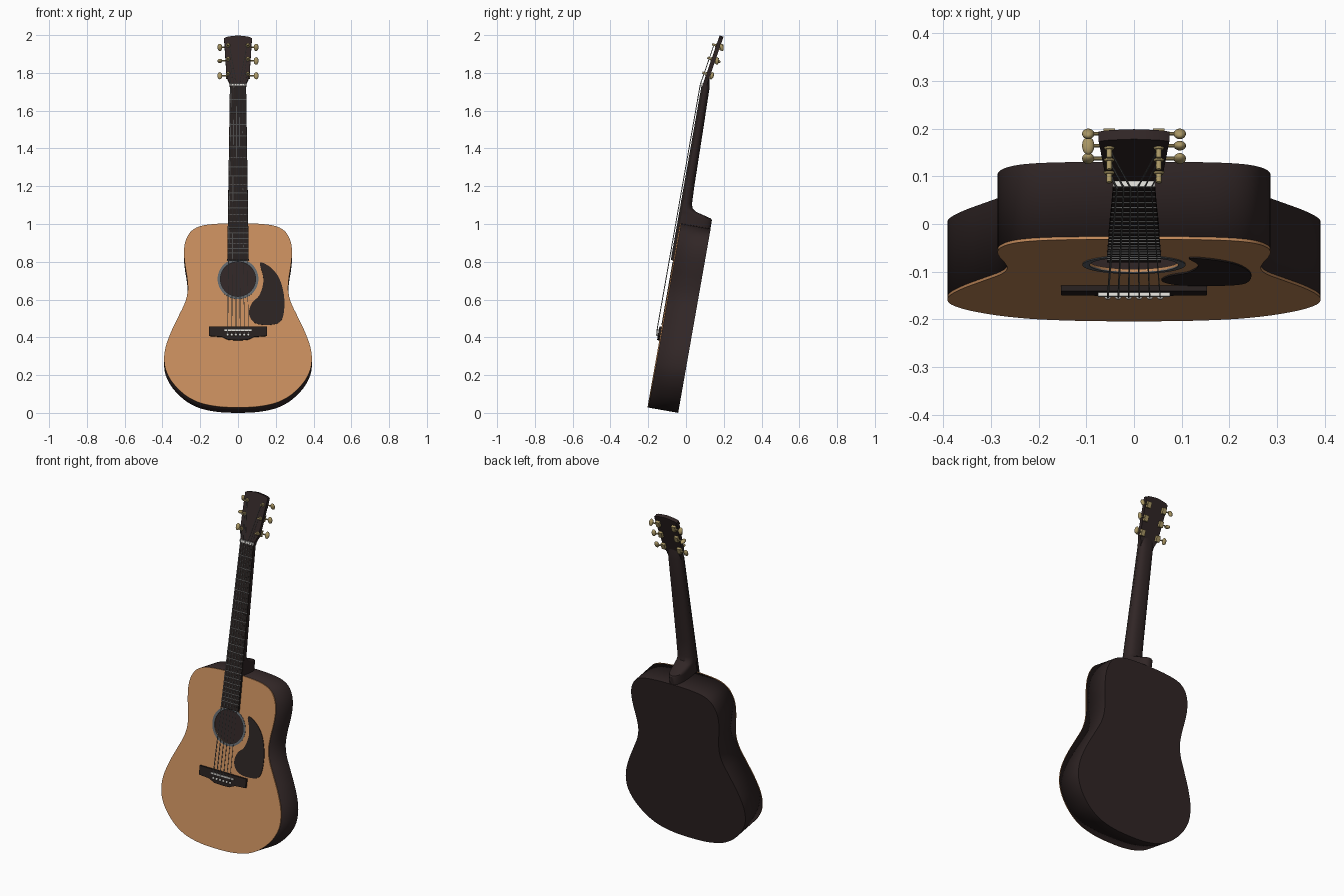
import bpy, bmesh, math
from mathutils import Vector, Matrix

if "Cube" in bpy.data.objects:
    bpy.data.objects.remove(bpy.data.objects["Cube"])

# Local frame: x across, y up along the guitar, z out of the soundboard; then leaned back
LEAN = Matrix.Translation((0, -0.204, 0.029)) @ Matrix.Rotation(math.radians(80), 4, 'X')
HEAD = Matrix.Translation((0, 1.727, 0.010)) @ Matrix.Rotation(math.radians(-9), 4, 'X')
DEPTH, HOLE_Y, NUT_Y, SADDLE_Y = 0.165, 0.69, 1.727, 0.413


def material(name, rgb):
    m = bpy.data.materials.new(name)
    m.diffuse_color = (*rgb, 1)
    m.use_nodes = True
    m.node_tree.nodes["Principled BSDF"].inputs["Base Color"].default_value = m.diffuse_color
    return m


SPRUCE = material("spruce_tan", (0.58, 0.27, 0.11))
ROSEWOOD = material("dark_rosewood", (0.030, 0.019, 0.019))
EBONY = material("ebony", (0.020, 0.014, 0.013))
GUARD = material("pickguard_brown", (0.024, 0.017, 0.016))
GOLD = material("aged_gold", (0.40, 0.31, 0.13))
STEEL = material("steel", (0.30, 0.30, 0.30))
BONE = material("bone_white", (0.75, 0.74, 0.70))
RING = material("rosette_grey", (0.12, 0.135, 0.15))


def finish(name, bm, mat, frame=None, smooth=True):
    bmesh.ops.remove_doubles(bm, verts=bm.verts, dist=1e-5)
    bmesh.ops.recalc_face_normals(bm, faces=bm.faces)
    bm.transform(LEAN @ (frame or Matrix()))
    me = bpy.data.meshes.new(name)
    bm.to_mesh(me)
    bm.free()
    me.materials.clear()
    me.materials.append(mat)
    ob = bpy.data.objects.new(name, me)
    bpy.context.collection.objects.link(ob)
    if smooth:
        bpy.ops.object.select_all(action='DESELECT')
        ob.select_set(True)
        bpy.context.view_layer.objects.active = ob
        bpy.ops.object.shade_smooth_by_angle(angle=math.radians(35))
    return ob


def spline(pts, steps=4):
    """Closed smooth loop through the control points."""
    out, n = [], len(pts)
    for i in range(n):
        a, b, c, d = (Vector(pts[(i + k) % n]) for k in (-1, 0, 1, 2))
        for s in range(steps):
            t = s / steps
            out.append(0.5 * (2 * b + (c - a) * t + (2 * a - 5 * b + 4 * c - d) * t * t
                              + (3 * b - a - 3 * c + d) * t ** 3))
    return out


def mirrored(half):
    """Half outline, from bottom to top on +x, closed on the other side."""
    return half + [(-x, y) for x, y in reversed(half) if x > 1e-6]


def circle(r, cy, n=64):
    return [(r * math.cos(2 * math.pi * i / n), cy + r * math.sin(2 * math.pi * i / n)) for i in range(n)]


def plate(name, loops, z0, z1, mat, frame=None):
    """Flat plate from an outline and optional hole loops."""
    cu = bpy.data.curves.new(name, 'CURVE')
    cu.dimensions, cu.fill_mode = '2D', 'BOTH'
    cu.extrude = (z1 - z0) / 2
    for loop in loops:
        sp = cu.splines.new('POLY')
        sp.points.add(len(loop) - 1)
        for p, co in zip(sp.points, loop):
            p.co = (co[0], co[1], 0, 1)
        sp.use_cyclic_u = True
    tmp = bpy.data.objects.new(name + "_curve", cu)
    bpy.context.collection.objects.link(tmp)
    me = bpy.data.meshes.new_from_object(tmp)
    bm = bmesh.new()
    bm.from_mesh(me)
    bm.transform(Matrix.Translation((0, 0, (z0 + z1) / 2)))
    bpy.data.objects.remove(tmp)
    bpy.data.curves.remove(cu)
    bpy.data.meshes.remove(me)
    return finish(name, bm, mat, frame)


def rod(bm, p, q, r, n=8, r2=None):
    p, q = Vector(p), Vector(q)
    m = Matrix.Translation((p + q) / 2) @ (q - p).to_track_quat('Z', 'Y').to_matrix().to_4x4()
    bmesh.ops.create_cone(bm, cap_ends=True, segments=n, radius1=r, radius2=r if r2 is None else r2,
                          depth=(q - p).length, matrix=m)


def box(bm, center, size):
    bmesh.ops.create_cube(bm, size=1, matrix=Matrix.Translation(center) @ Matrix.Diagonal((*size, 1)))


def ball(bm, center, size, turn=0):
    m = Matrix.Translation(center) @ Matrix.Rotation(turn, 4, 'X') @ Matrix.Diagonal((*size, 1))
    bmesh.ops.create_uvsphere(bm, u_segments=16, v_segments=10, radius=0.5, matrix=m)


# Body: sides and back as a hollow shell
outline = spline(mirrored([(0, 0), (0.10, 0.004), (0.19, 0.021), (0.25, 0.047), (0.30, 0.083), (0.35, 0.138),
                           (0.382, 0.20), (0.391, 0.26), (0.383, 0.325), (0.355, 0.405), (0.315, 0.49),
                           (0.28, 0.565), (0.266, 0.63), (0.27, 0.70), (0.281, 0.77), (0.286, 0.84),
                           (0.276, 0.90), (0.245, 0.95), (0.19, 0.977), (0.10, 0.988), (0, 0.99)]))
bm = bmesh.new()
front = [bm.verts.new((p.x, p.y, -0.006)) for p in outline]
back = [bm.verts.new((p.x, p.y, -DEPTH)) for p in outline]
for i in range(len(outline)):
    j = (i + 1) % len(outline)
    bm.faces.new((front[i], front[j], back[j], back[i]))
bm.faces.new(back[::-1])
body = finish("body_sides_and_back", bm, ROSEWOOD)
shell = body.modifiers.new("wall", 'SOLIDIFY')
shell.thickness, shell.offset = 0.008, -1

# Soundboard, rosette, pickguard
plate("soundboard", [outline, circle(0.093, HOLE_Y)], -0.006, 0, SPRUCE)
plate("rosette", [circle(0.108, HOLE_Y), circle(0.093, HOLE_Y)], -0.001, 0.002, RING)
plate("pickguard", [spline([(0.116, 0.777), (0.169, 0.755), (0.217, 0.696), (0.243, 0.604), (0.243, 0.513),
                            (0.222, 0.459), (0.159, 0.443), (0.09, 0.454), (0.058, 0.502), (0.074, 0.561),
                            (0.111, 0.599), (0.132, 0.658), (0.132, 0.712)])], -0.001, 0.003, GUARD)

# Bridge with saddle and pins
plate("bridge", [mirrored([(0, 0.360), (0.05, 0.362), (0.085, 0.378), (0.153, 0.383), (0.153, 0.434), (0, 0.434)])],
      -0.001, 0.012, EBONY)
bm = bmesh.new()
box(bm, (0, SADDLE_Y, 0.014), (0.15, 0.009, 0.012))
finish("saddle", bm, BONE, smooth=False)
lane = [(i - 2.5) / 2.5 for i in range(6)]
bm = bmesh.new()
for k in lane:
    rod(bm, (k * 0.055, 0.388, 0.008), (k * 0.055, 0.388, 0.016), 0.005)
    ball(bm, (k * 0.055, 0.388, 0.017), (0.014, 0.014, 0.010))
finish("bridge_pins", bm, BONE)

# Neck with heel: lofted rounded sections (position, half width, depth)
bm = bmesh.new()
rings = []
for y, w, d in [(1.785, 0.046, 0.018), (1.755, 0.043, 0.024), (1.72, 0.043, 0.030), (1.5, 0.046, 0.035),
                (1.2, 0.051, 0.041), (1.10, 0.053, 0.045), (1.078, 0.053, 0.053), (1.064, 0.053, 0.075),
                (1.054, 0.052, 0.115), (1.043, 0.050, 0.158), (1.035, 0.050, 0.164), (0.982, 0.050, 0.164)]:
    ring = []
    for i in range(17):
        a = math.pi * i / 16
        ring.append(bm.verts.new((w * math.copysign(abs(math.cos(a)) ** 0.8, math.cos(a)), y,
                                  -d * abs(math.sin(a)) ** 0.8)))
    rings.append(ring)
for a, b in zip(rings, rings[1:]):
    for i in range(17):
        j = (i + 1) % 17
        bm.faces.new((a[i], a[j], b[j], b[i]))
bm.faces.new(rings[0])
bm.faces.new(rings[-1][::-1])
finish("neck_and_heel", bm, ROSEWOOD)

# Fretboard, frets and nut
plate("fretboard", [[(-0.057, 0.79), (0.057, 0.79), (0.043, NUT_Y), (-0.043, NUT_Y)]], 0, 0.014, EBONY)
bm = bmesh.new()
for n in range(1, 21):
    y = NUT_Y - (NUT_Y - SADDLE_Y) * (1 - 2 ** (-n / 12))
    w = 0.043 + 0.014 * (NUT_Y - y) / (NUT_Y - 0.79)
    rod(bm, (-w, y, 0.0142), (w, y, 0.0142), 0.0025, 6)
finish("frets", bm, STEEL)
bm = bmesh.new()
box(bm, (0, NUT_Y + 0.006, 0.009), (0.087, 0.012, 0.022))
finish("nut", bm, BONE, smooth=False)

# Headstock
plate("headstock", [mirrored([(0, -0.004), (0.043, -0.004), (0.046, 0.02), (0.057, 0.045), (0.061, 0.06),
                              (0.074, 0.266), (0.06, 0.274), (0.03, 0.279), (0, 0.282)])],
      -0.022, 0, ROSEWOOD, HEAD)

# Tuners: post, washer, gear case, shaft and button, six times
ROWS = (0.067, 0.150, 0.226)
for s, side in ((-1, "left"), (1, "right")):
    for r, y in enumerate(ROWS):
        bm = bmesh.new()
        x = s * 0.052
        rod(bm, (x, y, -0.03), (x, y, 0.022), 0.006, 12)
        rod(bm, (x, y, -0.001), (x, y, 0.004), 0.012, 16, 0.009)
        box(bm, (x, y, -0.029), (0.024, 0.034, 0.015))
        rod(bm, (x, y, -0.031), (s * 0.088, y, -0.031), 0.004)
        ball(bm, (s * 0.096, y, -0.031), (0.026, 0.040, 0.020), math.pi / 2 if (s, r) == (-1, 1) else 0.3 * r)
        finish("tuner_%s_%d" % (side, r + 1), bm, GOLD, HEAD)

# Strings: pin, saddle, nut, then the tuner post
bm = bmesh.new()
for i, k in enumerate(lane):
    post = HEAD @ Vector((math.copysign(0.047, k), ROWS[min(i, 5 - i)], 0.012))
    path = [(k * 0.055, 0.388, 0.016), (k * 0.055, SADDLE_Y, 0.0215), (k * 0.036, NUT_Y + 0.006, 0.0215), post]
    for p, q in zip(path, path[1:]):
        rod(bm, p, q, 0.0024 - 0.0002 * i, 6)
finish("strings", bm, STEEL)
